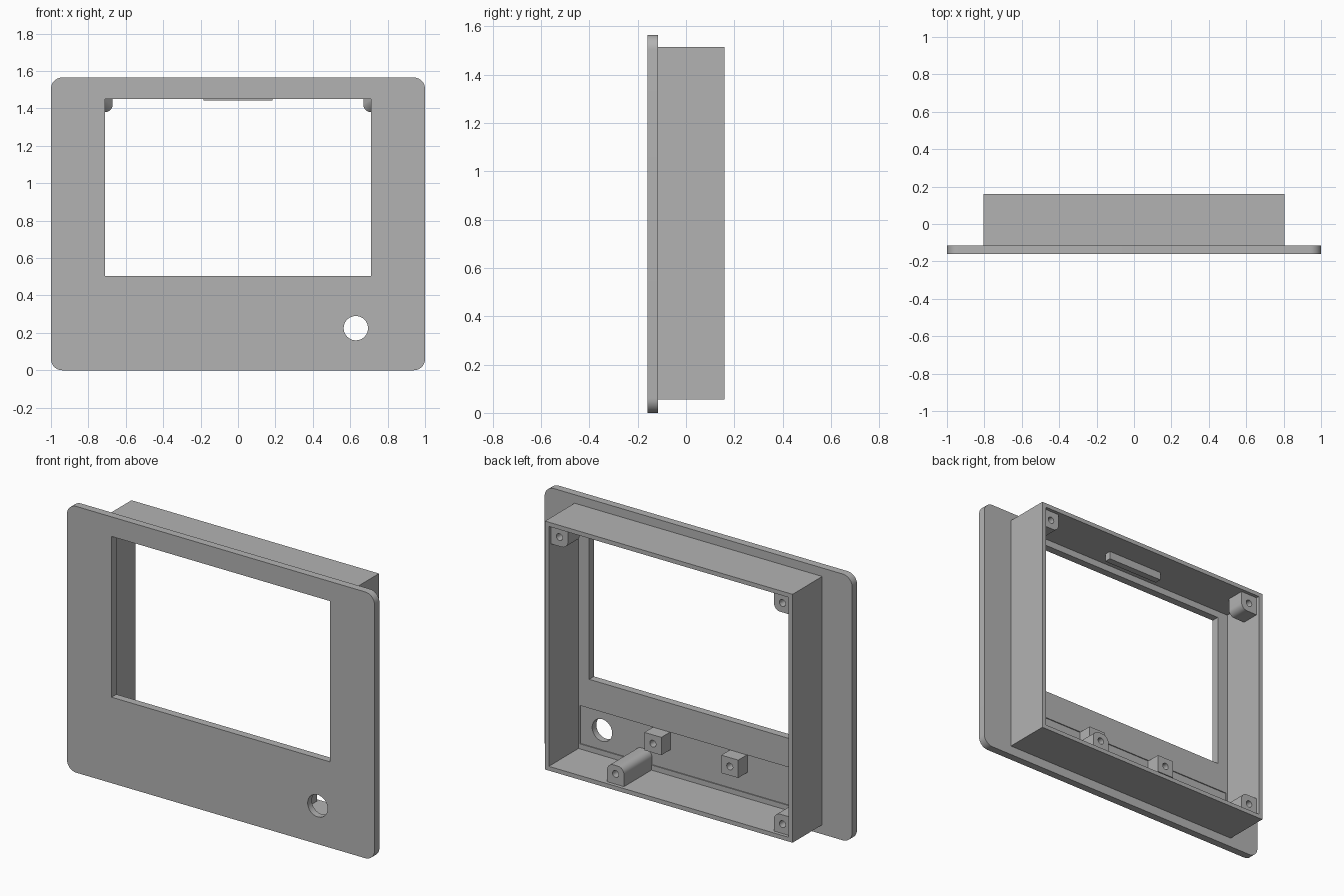
import bpy, bmesh, math

cube = bpy.data.objects.get("Cube")
if cube:
    bpy.data.objects.remove(cube, do_unlink=True)

grey = bpy.data.materials.new("mid_grey")
grey.use_nodes = True
GREY = (0.45, 0.45, 0.45, 1)
grey.diffuse_color = GREY
grey.node_tree.nodes["Principled BSDF"].inputs["Base Color"].default_value = GREY

FLOOR = -0.115            # rear face of the faceplate
WALL_X, WALL_LOW, WALL_HIGH = 0.78, 0.08, 1.49


def rounded(x0, x1, z0, z1, radii=(0, 0, 0, 0), steps=8):
    """Rectangle outline; radii run from lower left, counter-clockwise."""
    corners = ((x0, z0, 1, 1), (x1, z0, -1, 1), (x1, z1, -1, -1), (x0, z1, 1, -1))
    points = []
    for i, ((x, z, dx, dz), r) in enumerate(zip(corners, radii)):
        if r == 0:
            points.append((x, z))
            continue
        for k in range(steps + 1):
            a = math.pi * (1 + i / 2 + k / steps / 2)
            points.append((x + dx * r + r * math.cos(a), z + dz * r + r * math.sin(a)))
    return points


def circle(x, z, r, sides=32):
    return [(x + r * math.cos(2 * math.pi * k / sides),
             z + r * math.sin(2 * math.pi * k / sides)) for k in range(sides)]


def finish(name, mesh):
    obj = bpy.data.objects.new(name, mesh)
    bpy.context.collection.objects.link(obj)
    mesh.materials.clear()
    mesh.materials.append(grey)
    bpy.ops.object.select_all(action='DESELECT')
    obj.select_set(True)
    bpy.context.view_layer.objects.active = obj
    bpy.ops.object.shade_smooth_by_angle(angle=math.radians(30))
    return obj


def extrude(name, y0, y1, outline, *holes):
    """Fill an x-z outline with holes and give it depth along y."""
    curve = bpy.data.curves.new(name, 'CURVE')
    curve.dimensions = '2D'
    curve.fill_mode = 'BOTH'
    curve.extrude = (y1 - y0) / 2
    for loop in (outline, *holes):
        spline = curve.splines.new('POLY')
        spline.points.add(len(loop) - 1)
        for p, (x, z) in zip(spline.points, loop):
            p.co = (x, z, 0, 1)
        spline.use_cyclic_u = True
    source = bpy.data.objects.new(name + "_outline", curve)
    bpy.context.collection.objects.link(source)
    bpy.context.view_layer.update()
    graph = bpy.context.evaluated_depsgraph_get()
    mesh = bpy.data.meshes.new_from_object(source.evaluated_get(graph))
    bpy.data.objects.remove(source, do_unlink=True)
    bm = bmesh.new()
    bm.from_mesh(mesh)
    for v in bm.verts:
        x, z, d = v.co
        v.co = (x, (y0 + y1) / 2 - d, z)
    bmesh.ops.remove_doubles(bm, verts=bm.verts, dist=0.0001)
    bmesh.ops.recalc_face_normals(bm, faces=bm.faces)
    bm.to_mesh(mesh)
    bm.free()
    return finish(name, mesh)


def taper(name, y0, y1, outline, tip, factor):
    """Loft from the outline at y1 to a shrunken copy around tip at y0."""
    bm = bmesh.new()
    back = [bm.verts.new((x, y1, z)) for x, z in outline]
    front = [bm.verts.new((tip[0] + (x - tip[0]) * factor, y0,
                           tip[1] + (z - tip[1]) * factor)) for x, z in outline]
    bm.faces.new(back)
    bm.faces.new(front[::-1])
    n = len(outline)
    for i in range(n):
        j = (i + 1) % n
        bm.faces.new((back[i], front[i], front[j], back[j]))
    bmesh.ops.recalc_face_normals(bm, faces=bm.faces)
    mesh = bpy.data.meshes.new(name)
    bm.to_mesh(mesh)
    bm.free()
    return finish(name, mesh)


# Faceplate with screen window and round opening; rear layer has a shallow pocket
plate = rounded(-1, 1, 0, 1.565, (0.06,) * 4)
window = rounded(-0.71, 0.71, 0.505, 1.45)
knob_hole = circle(0.63, 0.225, 0.065, 48)
pocket = rounded(-0.77, 0.77, 0.11, 0.335)
extrude("faceplate", -0.16, FLOOR - 0.006, plate, window, knob_hole)
extrude("faceplate_rear_layer", FLOOR - 0.006, FLOOR, plate, window, pocket)

# Open rear housing
extrude("housing_walls", FLOOR, 0.16, rounded(-0.805, 0.805, 0.055, 1.515),
        rounded(-WALL_X, WALL_X, WALL_LOW, WALL_HIGH))

# Corner screw posts, tapering into the walls
SIZE, ROUND = 0.11, 0.04
for name, side, top in (("upper_left", 1, 1), ("upper_right", -1, 1), ("lower_right", -1, 0)):
    x0, x1 = sorted((side * WALL_X, side * (WALL_X - SIZE)))
    z0 = WALL_HIGH - SIZE if top else WALL_LOW
    inner = {(1, 1): 0, (-1, 1): 1, (-1, 0): 2}[side, top]
    outline = rounded(x0, x1, z0, z0 + SIZE, [ROUND if i == inner else 0 for i in range(4)])
    hole = circle(side * 0.725, z0 + SIZE / 2, 0.02, 20)
    extrude(name + "_screw_post", 0.03, 0.14, outline, hole)
    tip = (side * WALL_X, WALL_HIGH if top else WALL_LOW)
    taper(name + "_post_taper", -0.08, 0.03, outline, tip, 0.1)

# Full-depth post on the lower wall
extrude("lower_left_screw_post", FLOOR - 0.006, 0.14,
        rounded(0.305, 0.415, WALL_LOW, 0.19, (0, 0, ROUND, ROUND)), circle(0.36, 0.14, 0.02, 20))

# Mounting blocks below the window
for name, x in (("left", 0.24), ("right", -0.26)):
    extrude(name + "_mounting_block", FLOOR - 0.006, -0.035,
            rounded(x - 0.055, x + 0.055, 0.23, 0.335), circle(x, 0.283, 0.02, 20))

# Catch ridge under the upper wall
extrude("catch_ridge", -0.03, 0.01, rounded(-0.185, 0.185, 1.443, WALL_HIGH))
